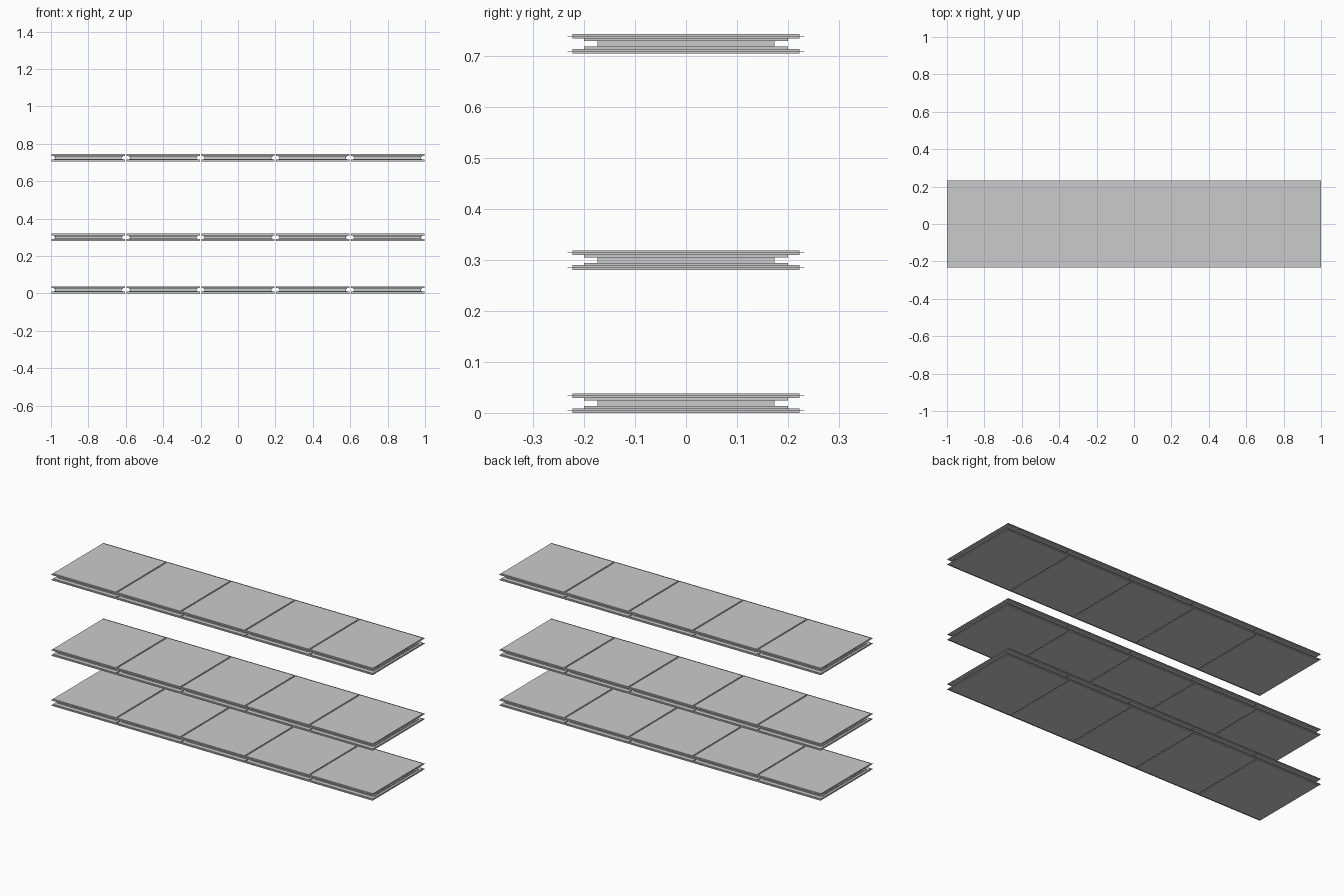
import bpy

if "Cube" in bpy.data.objects:
    bpy.data.objects.remove(bpy.data.objects["Cube"])

def slab(name, cx, z0, z1, hx, hy):
    """Axis-aligned flat slab given by centre x, height range and half sizes."""
    bpy.ops.mesh.primitive_cube_add(size=1, location=(cx, 0, (z0 + z1) / 2))
    ob = bpy.context.object
    ob.name = name
    ob.scale = (2 * hx, 2 * hy, z1 - z0)
    bpy.ops.object.transform_apply(location=False, rotation=False, scale=True)
    return ob

# Half-section of a panel: name, lower and upper offset from mid height, half x, half y
SECTION = [
    ("step", 0.0055, 0.010, 0.184, 0.200),
    ("plate", 0.010, 0.019, 0.196, 0.223),
    ("flange", 0.0141, 0.0153, 0.200, 0.233),
]

for level, zc in (("lower", 0.019), ("middle", 0.300), ("upper", 0.725)):
    for i in range(5):
        x = -0.8 + 0.4 * i
        # core between the two faces
        slab(f"{level}_core_{i}", x, zc - 0.0055, zc + 0.0055, 0.178, 0.174)
        # mirrored top and bottom layers
        for part, a, b, hx, hy in SECTION:
            slab(f"{level}_top_{part}_{i}", x, zc + a, zc + b, hx, hy)
            slab(f"{level}_bottom_{part}_{i}", x, zc - b, zc - a, hx, hy)
